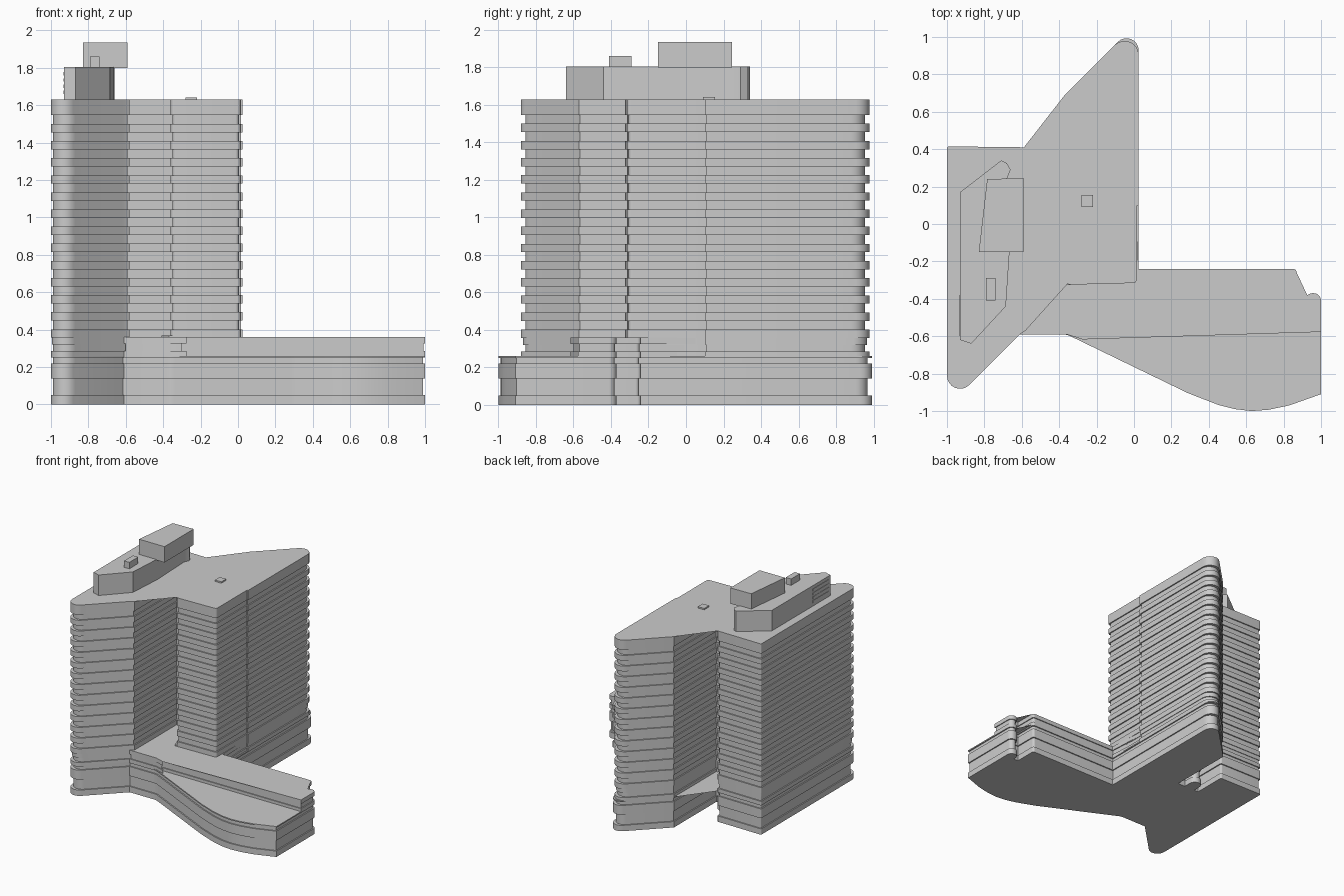
import bpy, bmesh, math
from mathutils import Vector

if "Cube" in bpy.data.objects:
    bpy.data.objects.remove(bpy.data.objects["Cube"])


def outline(corners, inset):
    """Inset a counter-clockwise outline of (x, y, radius) and round its corners."""
    pts = [Vector(c[:2]) for c in corners]
    n = len(pts)
    moved = []
    for i in range(n):
        a = (pts[i] - pts[i - 1]).normalized()
        b = (pts[(i + 1) % n] - pts[i]).normalized()
        na, nb = Vector((-a.y, a.x)), Vector((-b.y, b.x))
        moved.append(pts[i] + (na + nb) * inset / (1 + na.dot(nb)))
    result = []
    for i in range(n):
        p, r = moved[i], corners[i][2]
        if r == 0:
            result.append(p)
            continue
        u, v = moved[i - 1] - p, moved[(i + 1) % n] - p
        half = u.angle(v) / 2
        t = min(r / math.tan(half), 0.495 * u.length if corners[i - 1][2] else u.length * 0.98,
                0.495 * v.length if corners[(i + 1) % n][2] else v.length * 0.98)
        r = t * math.tan(half)
        u.normalize()
        v.normalize()
        centre = p + (u + v).normalized() * (r / math.sin(half))
        start, end = p + u * t - centre, p + v * t - centre
        turn = math.atan2(start.cross(end), start.dot(end))
        for k in range(9):
            a = turn * k / 8
            c, s = math.cos(a), math.sin(a)
            result.append(centre + Vector((start.x * c - start.y * s, start.x * s + start.y * c)))
    return result


def stack(name, corners, bands):
    """Closed stack of storeys; bands are (bottom, top, inset)."""
    corners = [c if len(c) == 3 else (*c, 0) for c in corners]
    bm = bmesh.new()
    rings = []
    for low, high, inset in bands:
        shape = outline(corners, inset)
        for z in (low, high):
            rings.append([bm.verts.new((p.x, p.y, z)) for p in shape])
    for a, b in zip(rings, rings[1:]):
        for i in range(len(a)):
            j = (i + 1) % len(a)
            bm.faces.new((a[i], a[j], b[j], b[i]))
    bm.faces.new(rings[0][::-1])
    bm.faces.new(rings[-1])
    bmesh.ops.triangulate(bm, faces=[f for f in bm.faces if len(f.verts) > 4])
    bmesh.ops.recalc_face_normals(bm, faces=bm.faces)
    mesh = bpy.data.meshes.new(name)
    bm.to_mesh(mesh)
    bm.free()
    ob = bpy.data.objects.new(name, mesh)
    bpy.context.collection.objects.link(ob)
    bpy.ops.object.select_all(action='DESELECT')
    ob.select_set(True)
    bpy.context.view_layer.objects.active = ob
    bpy.ops.object.shade_smooth_by_angle(angle=math.radians(30))
    return ob


def box(name, x0, x1, y0, y1, z0, z1):
    return stack(name, [(x0, y0), (x1, y0), (x1, y1), (x0, y1)], [(z0, z1, 0)])


# Shared parts of the plan
south_west = [(-1, -0.98, 0.07), (-0.61, -0.59)]
podium_end = [(1, -0.37, 0.04), (0.915, -0.37, 0.04), (0.915, -0.435), (0.87, -0.435),
              (0.87, -0.24, 0.02), (0.025, -0.24)]


def north_side(tip_radius):
    return [(0.025, 1.085, tip_radius), (-0.37, 0.69), (-0.37, 0.12), (-0.44, 0.12),
            (-0.44, 0.235, 0.05), (-0.54, 0.235, 0.05), (-0.54, 0.12), (-0.58, 0.12),
            (-0.58, 0.41, 0.015), (-1, 0.415, 0.01)]


# Ground storeys with curved front
front_curve = [(-0.36, -0.59, 0.1), (0.29, -0.905, 0.3), (0.45, -0.967), (0.54, -0.99),
               (0.63, -1.0), (0.72, -0.993), (0.83, -0.97), (1, -0.91)]
stack("plinth", south_west + front_curve + podium_end + north_side(0.065),
      [(0, 0.05, 0), (0.05, 0.14, 0.01), (0.14, 0.22, 0), (0.22, 0.25, 0.01), (0.25, 0.26, 0)])

# Set-back podium storey
stack("upper_podium", [(-0.61, -0.59), (-0.36, -0.59), (-0.275, -0.617), (-0.31, -0.577),
                       (1, -0.577)] + podium_end + [(0.01, 0.05), (-0.61, 0.05)],
      [(0.26, 0.285, 0), (0.285, 0.325, 0.008), (0.325, 0.36, 0)])

# Twin towers joined by a core, with projecting floor bands
bands = [(0.26, 0.285, 0), (0.285, 0.32, 0.01), (0.32, 0.357, 0.005)]
for k in range(13):
    z = 0.357 + 0.0915 * k
    bands += [(z, z + 0.045, 0), (z + 0.045, z + 0.0915, 0.01)]
bands.append((bands[-1][1], 1.63, 0))
stack("towers", south_west + [(-0.58, -0.57), (-0.58, 0), (-0.36, 0), (-0.36, -0.325, 0.02),
                              (0.015, -0.315, 0.02), (0.015, 0.1), (0.025, 0.1)]
      + north_side(0.075), bands)
stack("terrace_ledge", [(-0.41, -0.21), (-0.37, -0.325), (-0.34, -0.325), (-0.34, -0.19),
                        (-0.36, -0.19)], [(0.355, 0.37, 0)])

# Rooftop plant rooms
stack("penthouse", [(-0.93, -0.62), (-0.87, -0.64), (-0.685, -0.44), (-0.665, -0.14),
                    (-0.68, 0.24), (-0.66, 0.29), (-0.68, 0.325), (-0.71, 0.34), (-0.93, 0.17)],
      [(1.63, 1.805, 0)])
stack("lift_house", [(-0.83, -0.15), (-0.59, -0.15), (-0.59, 0.245), (-0.785, 0.24)],
      [(1.80, 1.935, 0)])
box("roof_vent", -0.79, -0.74, -0.41, -0.29, 1.80, 1.86)
box("roof_hatch", -0.28, -0.22, 0.09, 0.155, 1.63, 1.642)
for i in range(4):
    z = 1.66 + 0.033 * i
    box(f"louvre_{i + 1}", -0.933, -0.925, -0.6, -0.38, z, z + 0.018)
